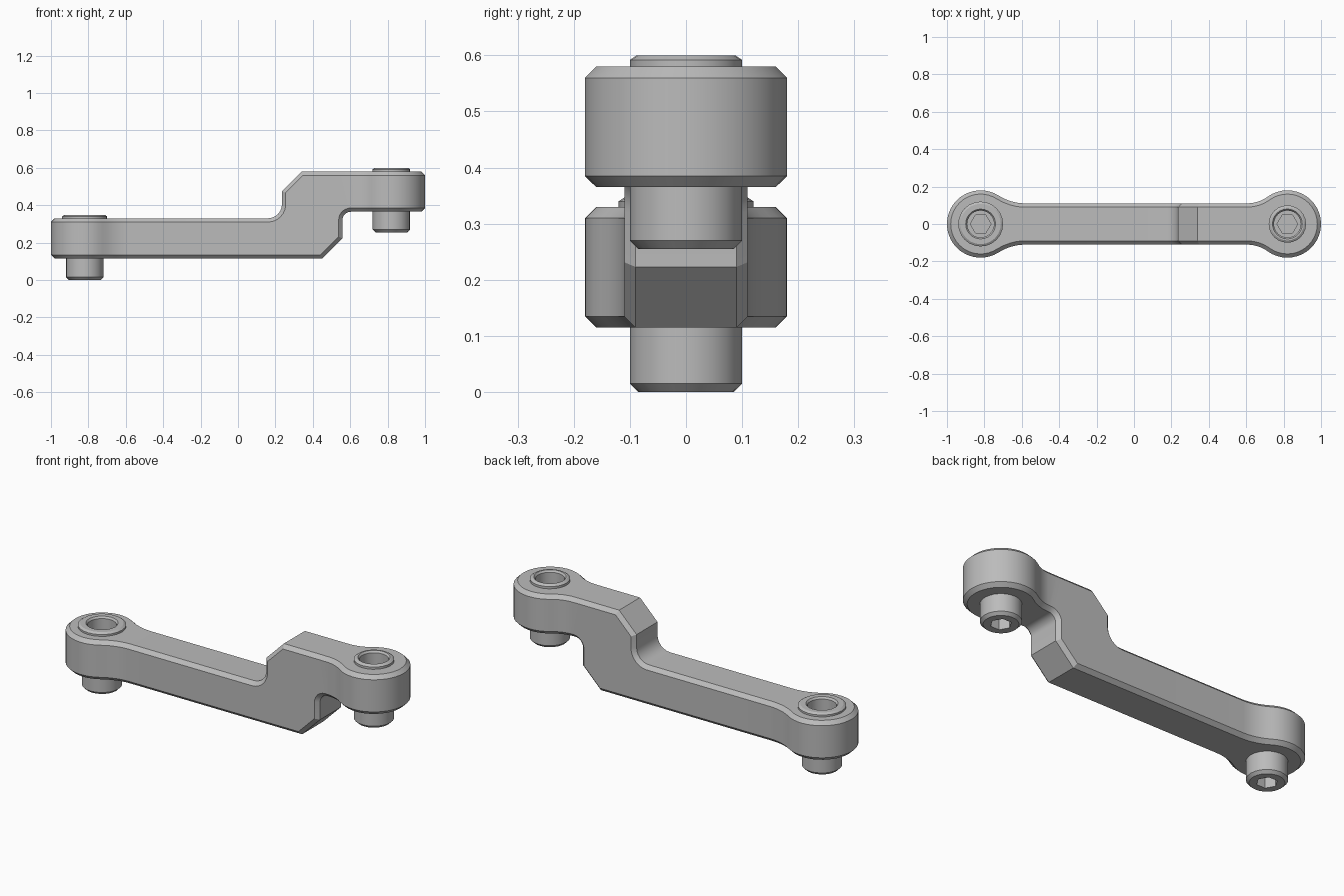
import bpy, bmesh
from math import pi, sin, cos, atan2, hypot
from mathutils import Vector

if "Cube" in bpy.data.objects:
    bpy.data.objects.remove(bpy.data.objects["Cube"], do_unlink=True)

metal = bpy.data.materials.new("plain_grey")
metal.use_nodes = True
grey = (0.5, 0.5, 0.5, 1)
metal.diffuse_color = grey
metal.node_tree.nodes["Principled BSDF"].inputs["Base Color"].default_value = grey

CHAMFER, HALF, EYE_X, EYE_R = 0.02, 0.11, 0.82, 0.18
LOW, HIGH, THICK = 0.33, 0.58, 0.215


def make_object(name, bm):
    bmesh.ops.remove_doubles(bm, verts=bm.verts, dist=0.0002)
    bmesh.ops.recalc_face_normals(bm, faces=bm.faces)
    mesh = bpy.data.meshes.new(name)
    bm.to_mesh(mesh)
    bm.free()
    obj = bpy.data.objects.new(name, mesh)
    bpy.context.collection.objects.link(obj)
    mesh.materials.append(metal)
    return obj


def smooth(obj):
    bpy.ops.object.select_all(action="DESELECT")
    obj.select_set(True)
    bpy.context.view_layer.objects.active = obj
    bpy.ops.object.shade_smooth_by_angle(angle=0.5)


def arc(cx, cy, r, a, b, n):
    return [(cx + r * cos(a + (b - a) * i / n), cy + r * sin(a + (b - a) * i / n))
            for i in range(n + 1)]


def offset(points, d):
    """Mitred offset of an open path to its left."""
    pts = [Vector(p) for p in points]
    out = []
    for i, p in enumerate(pts):
        a = (p - pts[i - 1]).normalized() if i else None
        b = (pts[i + 1] - p).normalized() if i + 1 < len(pts) else None
        a, b = a or b, b or a
        na, nb = Vector((-a.y, a.x)), Vector((-b.y, b.x))
        out.append(p + (na + nb) * (d / (1 + na.dot(nb))))
    return out


def eye_outline(reach):
    """Half outline of a round end from its tip to the straight bar."""
    fillet = (reach**2 + HALF**2 - EYE_R**2) / (2 * (EYE_R - HALF))
    ang = atan2(HALF + fillet, reach)
    tip = arc(-EYE_X, 0, EYE_R, pi, ang, 14)
    blend = arc(-EYE_X + reach, HALF + fillet, fillet, pi + ang, 1.5 * pi, 6)
    pts = tip + blend[1:]
    inner = offset(pts, -CHAMFER)
    inner[0] = Vector((-1 + CHAMFER, 0))
    return pts, inner


# Cranked bar: paired upper and lower side profiles
n = 6
left, left_in = eye_outline(0.24)
right, right_in = [[(-x, y) for x, y in reversed(p)] for p in eye_outline(0.217)]

upper = arc(0.16, LOW + 0.075, 0.075, -pi / 2, 0, n) + [(0.235, 0.475), (0.34, HIGH)]
upper += [(0.42 + 0.025 * i, HIGH) for i in range(n + 1)]
lower = [(0.16 + 0.04 * i, LOW - THICK) for i in range(n + 1)]
lower += [(0.45, LOW - THICK), (0.558, 0.223)]
lower += arc(0.603, HIGH - THICK - 0.045, 0.045, pi, pi / 2, n)

top = [(x, LOW) for x, y in left] + upper + [(x, HIGH) for x, y in right]
bottom = [(x, LOW - THICK) for x, y in left] + lower
bottom += [(x, HIGH - THICK) for x, y in right[1:]]
# the lower bend already ends at the start of the right eye
top.pop(len(left) + len(upper))
right, right_in = right[1:], right_in[1:]
mid = len(upper)
width = [y for x, y in left] + [HALF] * mid + [y for x, y in right]
inset = [(q[0] - p[0], q[1]) for p, q in zip(left, left_in)]
inset += [(0, HALF - CHAMFER)] * mid
inset += [(q[0] - p[0], q[1]) for p, q in zip(right, right_in)]
top_side, bottom_side = offset(top, -CHAMFER), offset(bottom, CHAMFER)

bm = bmesh.new()
rings = []
for t, b, ts, bs, w, (dx, wi) in zip(top, bottom, top_side, bottom_side, width, inset):
    half = [(t[0] + dx, wi, t[1]), (ts[0], w, ts[1]),
            (bs[0], w, bs[1]), (b[0] + dx, wi, b[1])]
    ring = half + [(x, -y, z) for x, y, z in reversed(half)]
    rings.append([bm.verts.new(p) for p in ring])
for r, s in zip(rings, rings[1:]):
    for i in range(8):
        j = (i + 1) % 8
        bm.faces.new((r[i], r[j], s[j], s[i]))
# tip faces
for r in (rings[0], rings[-1]):
    for i in range(3):
        bm.faces.new((r[i], r[i + 1], r[6 - i], r[7 - i]))
bmesh.ops.remove_doubles(bm, verts=bm.verts, dist=0.0002)
bmesh.ops.dissolve_degenerate(bm, edges=bm.edges, dist=0.0002)
bar = make_object("cranked_bar", bm)


def lathe(name, x, profile, seg=24):
    """Revolve (radius, height, hexagonal) rows about a vertical axis."""
    bm = bmesh.new()
    rows = []
    for radius, z, hexed in profile:
        row = []
        for k in range(seg):
            a = 2 * pi * k / seg
            r = radius * (cos(pi / 6) / cos(a % (pi / 3) - pi / 6) if hexed else 1)
            row.append(bm.verts.new((x + r * cos(a), r * sin(a), z)))
        rows.append(row)
    for a, b in zip(rows, rows[1:]):
        for k in range(seg):
            m = (k + 1) % seg
            bm.faces.new((a[k], a[m], b[m], b[k]))
    bm.faces.new(rows[0])
    bm.faces.new(rows[-1])
    return make_object(name, bm)


# Bores through both eyes
for x in (-EYE_X, EYE_X):
    cutter = lathe("bore_cutter", x, [(0.09, -0.1, False), (0.09, 0.9, False)])
    cutter.hide_render = True
    mod = bar.modifiers.new("bore", "BOOLEAN")
    mod.operation, mod.solver, mod.object = "DIFFERENCE", "EXACT", cutter
    bpy.ops.object.select_all(action="DESELECT")
    bar.select_set(True)
    bpy.context.view_layer.objects.active = bar
    bpy.ops.object.modifier_apply(modifier=mod.name)
    bpy.data.objects.remove(cutter, do_unlink=True)
smooth(bar)


# Hollow bushings with a thin collar and hexagonal sockets
def bushing(name, x, foot, head, seat, collar):
    cup = head - 0.15
    smooth(lathe(name, x, [
        (0.052, foot + 0.06, True), (0.052, foot, True),
        (0.085, foot, False), (0.1, foot + 0.015, False),
        (0.1, seat - 0.02, False), (collar, seat - 0.02, False),
        (collar, head - 0.008, False), (collar - 0.012, head, False),
        (0.08, head, False), (0.072, head - 0.01, False),
        (0.072, cup, False), (0.055, cup, True), (0.055, cup - 0.02, True)]))


bushing("right_bushing", -EYE_X, 0, 0.348, LOW, 0.12)
bushing("left_bushing", EYE_X, 0.255, 0.6, HIGH, 0.1)
